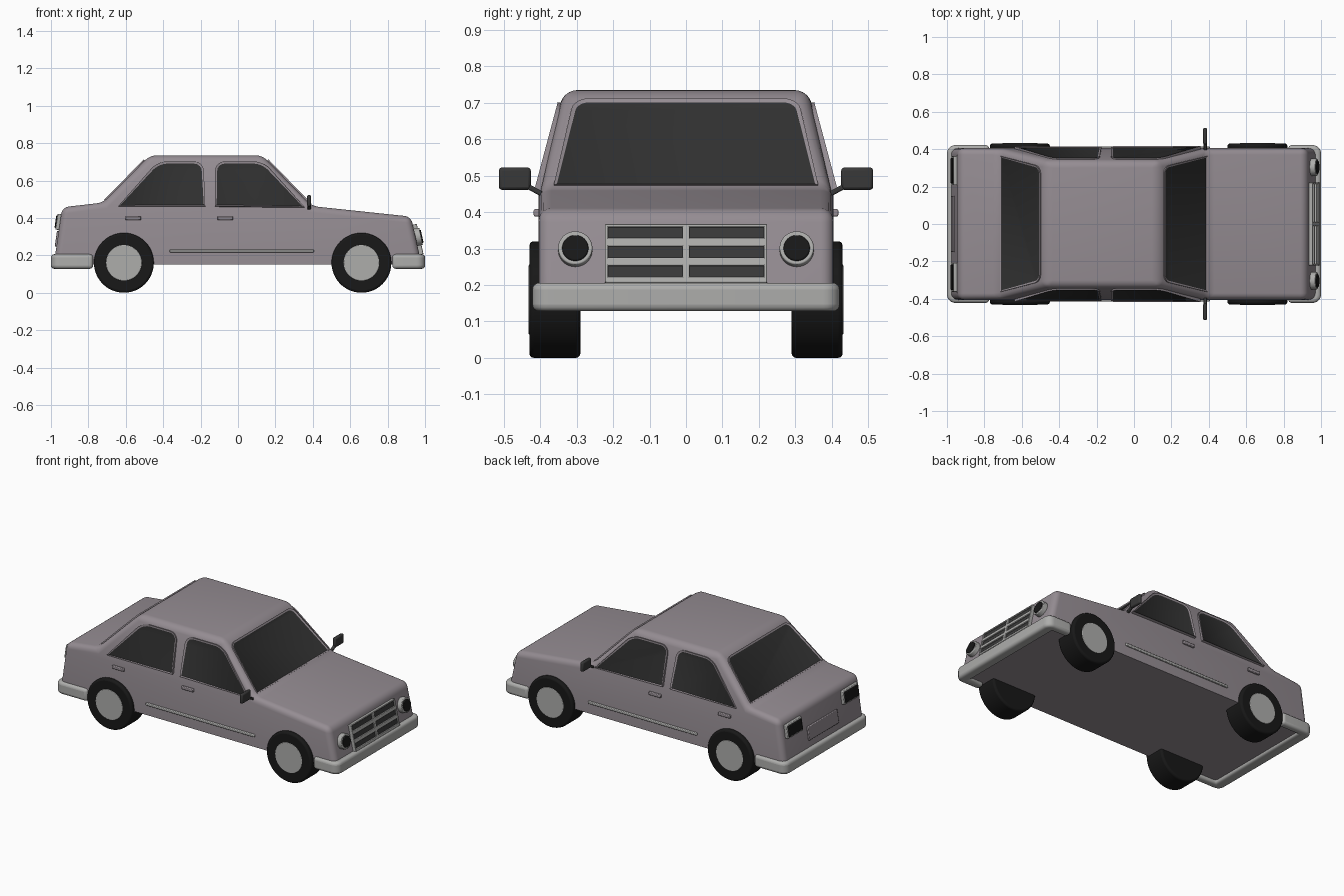
import bpy, bmesh
from math import pi, atan2
from mathutils import Vector

if "Cube" in bpy.data.objects:
    bpy.data.objects.remove(bpy.data.objects["Cube"])


def mat(name, r, g, b):
    m = bpy.data.materials.new(name)
    m.diffuse_color = (r, g, b, 1)
    m.use_nodes = True
    m.node_tree.nodes["Principled BSDF"].inputs["Base Color"].default_value = m.diffuse_color
    return m


PAINT = mat("paint", .30, .265, .29)
GLASS = mat("glass", .03, .03, .03)
RUBBER = mat("rubber", .009, .009, .009)
CHROME = mat("light_trim", .42, .42, .41)
DARK = mat("dark_plastic", .04, .04, .04)


def finish(name, bm, *mats):
    me = bpy.data.meshes.new(name)
    bm.to_mesh(me)
    bm.free()
    ob = bpy.data.objects.new(name, me)
    bpy.context.collection.objects.link(ob)
    for m in mats:
        me.materials.append(m)
    return ob


def bevel(ob, width, seg=2):
    b = ob.modifiers.new("bevel", 'BEVEL')
    b.width, b.segments, b.limit_method = width, seg, 'ANGLE'
    return ob


def box(name, c, size, m, tilt=0, r=.004):
    bm = bmesh.new()
    bmesh.ops.create_cube(bm, size=1)
    bmesh.ops.scale(bm, vec=size, verts=bm.verts)
    ob = finish(name, bm, m)
    ob.location, ob.rotation_euler = c, (0, tilt, 0)
    return bevel(ob, r)


def disc(name, c, rad, depth, rot, m, r=.004, n=48):
    bm = bmesh.new()
    bmesh.ops.create_cone(bm, cap_ends=True, segments=n, radius1=rad, radius2=rad, depth=depth)
    ob = finish(name, bm, m)
    ob.location, ob.rotation_euler = c, rot
    return bevel(ob, r, 3)


def panel(name, pts, out, rounded, radius):
    """Raised pane with a frame around a sunken glass face."""
    out = Vector(out).normalized()
    bm = bmesh.new()
    vs = [bm.verts.new(Vector(p) - out * .012) for p in pts]
    bm.faces.new(vs)
    bmesh.ops.bevel(bm, geom=[vs[i] for i in rounded], offset=radius, segments=5,
                    profile=.5, affect='VERTICES')
    bm.faces.ensure_lookup_table()
    f = bm.faces[0]
    f.normal_update()
    if f.normal.dot(out) < 0:
        f.normal_flip()
    ret = bmesh.ops.extrude_face_region(bm, geom=[f])["geom"]
    bmesh.ops.translate(bm, vec=out * .02, verts=[v for v in ret if isinstance(v, bmesh.types.BMVert)])
    top = [g for g in ret if isinstance(g, bmesh.types.BMFace)][0]
    bm.normal_update()
    bmesh.ops.inset_individual(bm, faces=[top], thickness=.011, depth=-.005)
    top.material_index = 1
    return finish(name, bm, PAINT, GLASS)


# body shell: side outline plus a tapered cabin, soft edges
W, WR = .405, .335
OUT = {"B0": (-.985, .15, W), "T0": (-.94, .457, W), "T1": (-.72, .482, W), "T2": (.395, .463, W),
       "T3": (.925, .407, W), "B3": (.982, .15, W), "R1": (-.47, .735, WR), "R2": (.13, .735, WR)}
bm = bmesh.new()
V = {(k, s): bm.verts.new((x, s * w, z)) for k, (x, z, w) in OUT.items() for s in (1, -1)}
for s in (1, -1):
    bm.faces.new([V[k, s] for k in ("B0", "T0", "T1", "T2", "T3", "B3")])
    bm.faces.new([V[k, s] for k in ("T1", "R1", "R2", "T2")])
loop = ["B0", "T0", "T1", "R1", "R2", "T2", "T3", "B3"]
for a, b in zip(loop, loop[1:] + loop[:1]):
    bm.faces.new([V[a, 1], V[b, 1], V[b, -1], V[a, -1]])
bmesh.ops.recalc_face_normals(bm, faces=bm.faces)
belt = [{V["T1", s], V["T2", s]} for s in (1, -1)]
soft = [e for e in bm.edges if set(e.verts) not in belt and max(v.co.z for v in e.verts) > .16]
bmesh.ops.bevel(bm, geom=soft, offset=.035, segments=5, profile=.5, affect='EDGES', clamp_overlap=True)
finish("body_shell", bm, PAINT)


# windscreen and rear window
def on_screen(x0, x1, z0, z1, z):
    return x0 + (x1 - x0) * (z - z0) / (z1 - z0)


for name, (x0, x1, z0, z1), lo, out in (
        ("windscreen", (.395, .13, .463, .735), .470, (.272, 0, .265)),
        ("rear_window", (-.72, -.47, .482, .735), .492, (-.253, 0, .25))):
    hi = .707
    xa, xb = on_screen(x0, x1, z0, z1, lo), on_screen(x0, x1, z0, z1, hi)
    panel(name, [(xa, -.363, lo), (xa, .363, lo), (xb, .308, hi), (xb, -.308, hi)], out, (2, 3), .04)

# side windows, door handles, sill strips and mirrors
REAR = [(-.64, .462), (-.43, .70), (-.185, .70), (-.175, .462)]
FRONT = [(-.122, .462), (-.122, .70), (.135, .70), (.355, .457)]
for s, side in ((1, "left"), (-1, "right")):
    for name, outline in (("rear", REAR), ("front", FRONT)):
        pts = [(x, s * (W - (W - WR) * (z - .473) / .262), z) for x, z in outline]
        panel(f"{name}_side_window_{side}", pts, (0, s * .262, .07), (1, 2), .05)
    for x in (-.56, -.068):
        box(f"door_handle_{side}", (x, s * .408, .398), (.084, .02, .02), PAINT)
    box(f"sill_strip_{side}", (.02, s * .406, .223), (.77, .018, .017), CHROME)
    box(f"mirror_{side}", (.38, s * .47, .492), (.022, .088, .061), DARK, r=.008)
    arm = box(f"mirror_arm_{side}", (.38, s * .418, .462), (.018, .06, .014), DARK)
    arm.rotation_euler = (s * .5, 0, 0)

# wheels
for x in (-.61, .66):
    for s in (1, -1):
        disc("tyre", (x, s * .36, .16), .16, .14, (pi / 2, 0, 0), RUBBER, .012)
        disc("hub_cap", (x, s * .422, .16), .096, .02, (pi / 2, 0, 0), CHROME, .003)

# wrap-around bumpers
for name, d, tip in (("front_bumper", 1, .825), ("rear_bumper", -1, .775)):
    bm = bmesh.new()
    plan = [(tip, -.422), (1, -.422), (1, .422), (tip, .422), (tip, .37), (.93, .37), (.93, -.37), (tip, -.37)]
    f = bm.faces.new([bm.verts.new((d * x, y, .128)) for x, y in plan])
    ret = bmesh.ops.extrude_face_region(bm, geom=[f])["geom"]
    bmesh.ops.translate(bm, vec=(0, 0, .078), verts=[v for v in ret if isinstance(v, bmesh.types.BMVert)])
    bmesh.ops.recalc_face_normals(bm, faces=bm.faces)
    corners = [e for e in bm.edges if all(abs(v.co.x) > .99 and abs(v.co.y) > .4 for v in e.verts)
               and abs(e.verts[0].co.z - e.verts[1].co.z) > .05]
    bmesh.ops.bevel(bm, geom=corners, offset=.045, segments=6, profile=.5, affect='EDGES')
    bevel(finish(name, bm, CHROME), .018, 4)

# front grille: dark backing with light bars, tilted with the nose
TF = -atan2(.057, .257)


def nose(z):
    return .982 - .057 * (z - .15) / .257


box("grille_backing", (nose(.285) + .004, 0, .285), (.02, .436, .158), DARK, TF)
for z, h in ((.361, .009), (.315, .023), (.262, .023), (.212, .017)):
    box("grille_bar", (nose(z) + .008, 0, z), (.028, .444, h), CHROME, TF, .003)
for y, w in ((-.218, .009), (0, .02), (.218, .009)):
    box("grille_post", (nose(.285) + .008, y, .285), (.028, w, .16), CHROME, TF, .003)

# headlights
for s in (1, -1):
    rot = (0, pi / 2 + TF, 0)
    disc("headlight_ring", (nose(.298) + .01, s * .304, .298), .047, .04, rot, CHROME)
    disc("headlight_lens", (nose(.298) + .016, s * .304, .298), .036, .04, rot, RUBBER)

# tail lights and blank rear plate
TB = atan2(.045, .307)


def tail(z):
    return -.985 + .045 * (z - .15) / .307


for s in (1, -1):
    box("tail_light_frame", (tail(.378) - .004, s * .285, .378), (.03, .155, .085), CHROME, TB)
    box("tail_light", (tail(.378) - .01, s * .285, .378), (.03, .135, .066), RUBBER, TB)
box("rear_plate", (tail(.288), 0, .288), (.018, .30, .085), PAINT, TB)

# smooth shading with sharp edges kept
bpy.ops.object.select_all(action='DESELECT')
for ob in bpy.context.collection.objects:
    ob.select_set(True)
    bpy.context.view_layer.objects.active = ob
bpy.ops.object.shade_smooth_by_angle(angle=.6)
